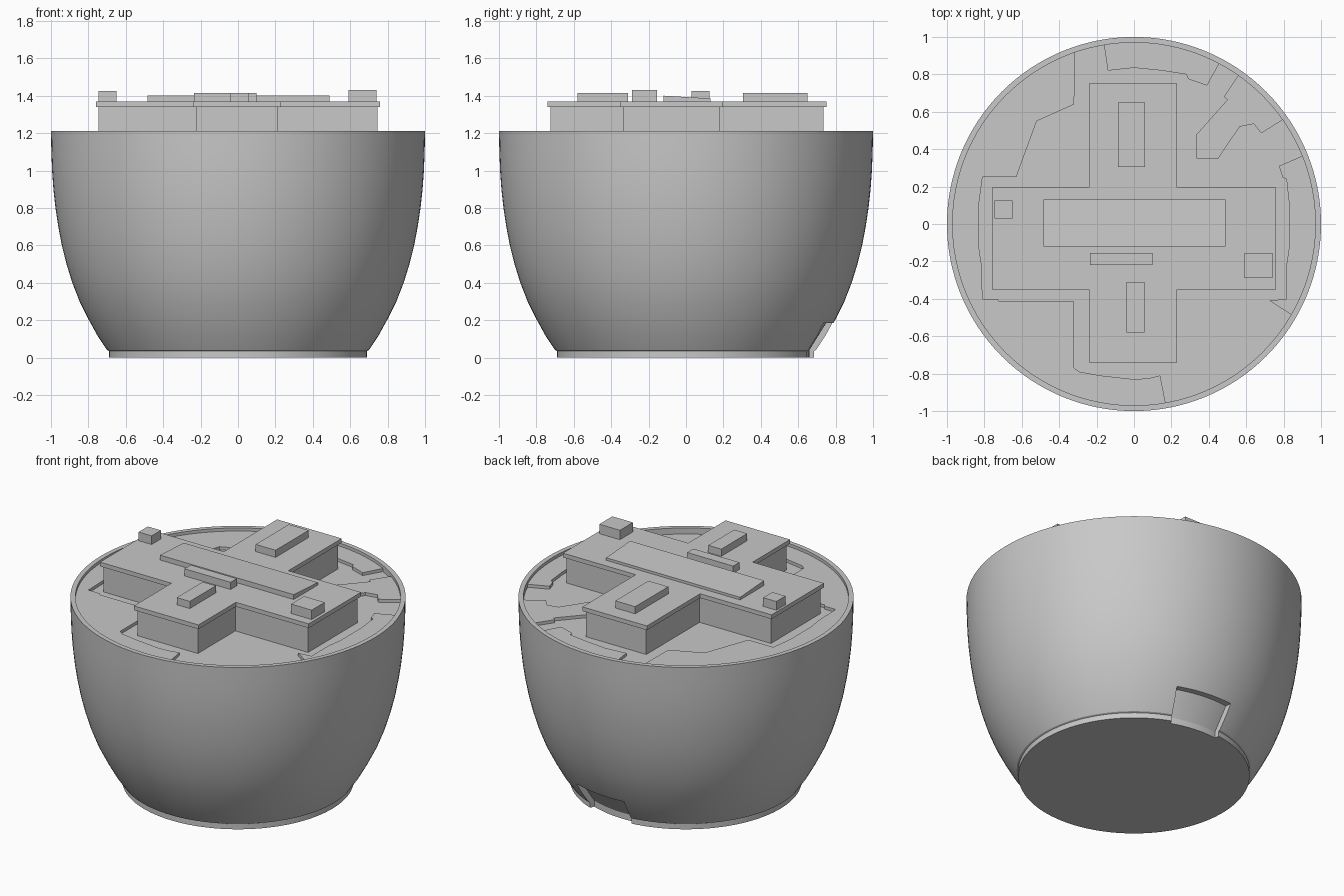
import bpy, bmesh
from math import radians, cos, sin
from mathutils import Matrix

cube = bpy.data.objects.get("Cube")
if cube:
    bpy.data.objects.remove(cube, do_unlink=True)

GREY = (0.58, 0.58, 0.58, 1)
grey = bpy.data.materials.new("plain grey")
grey.use_nodes = True
grey.diffuse_color = GREY
grey.node_tree.nodes["Principled BSDF"].inputs["Base Color"].default_value = GREY


def finish(name, bm):
    bmesh.ops.recalc_face_normals(bm, faces=bm.faces)
    mesh = bpy.data.meshes.new(name)
    bm.to_mesh(mesh)
    bm.free()
    mesh.materials.append(grey)
    ob = bpy.data.objects.new(name, mesh)
    bpy.context.collection.objects.link(ob)
    return ob


def lathe(name, profile, segments, start=0.0, sweep=360.0):
    """Revolve (radius, z) points about z; a partial sweep becomes a closed wedge."""
    bm = bmesh.new()
    rot = Matrix.Rotation(radians(start), 3, "Z")
    verts = [bm.verts.new(rot @ Matrix.Identity(3).col[0] * r) for r, z in profile]
    for v, (r, z) in zip(verts, profile):
        v.co.z = z
    edges = [bm.edges.new(p) for p in zip(verts, verts[1:])]
    whole = sweep == 360.0
    if not whole:
        edges.append(bm.edges.new((verts[-1], verts[0])))
    bmesh.ops.spin(bm, geom=verts + edges, cent=(0, 0, 0), axis=(0, 0, 1),
                   angle=radians(sweep), steps=segments)
    bmesh.ops.remove_doubles(bm, verts=bm.verts, dist=0.0001)
    if not whole:
        bmesh.ops.holes_fill(bm, edges=[e for e in bm.edges if e.is_boundary], sides=0)
    return finish(name, bm)


def plate(name, outline, z0, z1):
    """Vertical prism over an outline."""
    bm = bmesh.new()
    face = bm.faces.new([bm.verts.new((x, y, z0)) for x, y in outline])
    top = bmesh.ops.extrude_face_region(bm, geom=[face])["geom"]
    for v in top:
        if isinstance(v, bmesh.types.BMVert):
            v.co.z = z1
    return finish(name, bm)


def box(name, x0, x1, y0, y1, z0, z1):
    return plate(name, [(x0, y0), (x1, y0), (x1, y1), (x0, y1)], z0, z1)


def arc(a0, a1, r=0.972, n=40):
    step = radians(a1 - a0) / n
    return [(r * cos(radians(a0) + i * step), r * sin(radians(a0) + i * step))
            for i in range(n + 1)]


def cross(d):
    """Plus-shaped outline, drawn in by d."""
    l, r, wl, wr = -0.76 + d, 0.76 - d, -0.24 + d, 0.23 - d
    f, b, wf, wb = -0.74 + d, 0.75 - d, -0.35 + d, 0.195 - d
    return [(wl, f), (wr, f), (wr, wf), (r, wf), (r, wb), (wr, wb),
            (wr, b), (wl, b), (wl, wb), (l, wb), (l, wf), (wl, wf)]


FLOOR, STEP, RIM = 1.17, 1.19, 1.21

# Round bowl with a foot, a thin rim and a sunken floor
bowl = lathe("bowl", [
    (0, 0), (0.69, 0), (0.69, 0.035), (0.7, 0.04), (0.75, 0.115), (0.797, 0.2),
    (0.847, 0.3), (0.886, 0.4), (0.917, 0.5), (0.942, 0.6), (0.961, 0.7),
    (0.976, 0.8), (0.987, 0.9), (0.994, 1.0), (0.998, 1.1), (1.0, RIM),
    (0.97, RIM), (0.97, FLOOR), (0, FLOOR)], 128)

# Shallow recess at the back of the foot
cutter = lathe("recess_cutter", [
    (0.66, -0.05), (0.66, 0.04), (0.75, 0.185), (0.95, 0.185), (0.95, -0.05)],
    16, 69, 28)
cutter.hide_render = True
cutter.hide_viewport = True
cutter.display_type = "WIRE"
cut = bowl.modifiers.new("recess", "BOOLEAN")
cut.operation = "DIFFERENCE"
cut.solver = "EXACT"
cut.object = cutter

bpy.ops.object.select_all(action="DESELECT")
bowl.select_set(True)
bpy.context.view_layer.objects.active = bowl
bpy.ops.object.shade_smooth_by_angle(angle=radians(25))

# Raised ground around the edge of the floor
plate("left_ground", arc(280, 109, n=70) + [
    (-0.32, 0.64), (-0.52, 0.55), (-0.63, 0.25), (-0.81, 0.25), (-0.83, 0.1),
    (-0.83, -0.12), (-0.815, -0.22), (-0.81, -0.4), (-0.73, -0.4), (-0.72, -0.415),
    (-0.32, -0.415), (-0.32, -0.77), (-0.29, -0.79), (-0.18, -0.81), (0, -0.83),
    (0.08, -0.825), (0.14, -0.81)], FLOOR - 0.01, STEP)
plate("right_ground", arc(-30, 22) + [
    (0.775, 0.31), (0.795, 0.25), (0.815, 0.24), (0.83, 0.1), (0.83, -0.12),
    (0.815, -0.22), (0.815, -0.4), (0.725, -0.41)], FLOOR - 0.01, STEP)
plate("back_ground", arc(62, 99.5) + [
    (-0.14, 0.82), (0, 0.835), (0.15, 0.82), (0.28, 0.8), (0.29, 0.775),
    (0.39, 0.74)], FLOOR - 0.01, STEP)
plate("back_left_ground", arc(35, 55) + [
    (0.48, 0.68), (0.5, 0.665), (0.335, 0.48), (0.335, 0.35), (0.45, 0.35),
    (0.565, 0.52), (0.64, 0.535), (0.68, 0.485)], FLOOR - 0.01, STEP)

# Cross-shaped building
plate("building_walls", cross(0.015), FLOOR - 0.01, 1.34)
plate("building_roof", cross(0), 1.34, 1.368)

# Rooftop blocks
ROOF = 1.36
long_block = box("long_roof_block", -0.485, 0.49, -0.12, 0.13, ROOF, 1.4)
for v in long_block.data.vertices:
    if v.co.z > 1.38 and v.co.y > 0:
        v.co.z = 1.385
box("narrow_roof_block", -0.235, 0.1, -0.22, -0.155, ROOF, 1.415)
box("back_roof_block", -0.085, 0.06, 0.305, 0.65, ROOF, 1.415)
box("front_roof_block", -0.04, 0.055, -0.58, -0.31, ROOF, 1.415)
box("right_roof_box", -0.745, -0.65, 0.03, 0.125, ROOF, 1.425)
box("left_roof_box", 0.59, 0.74, -0.29, -0.155, ROOF, 1.43)
